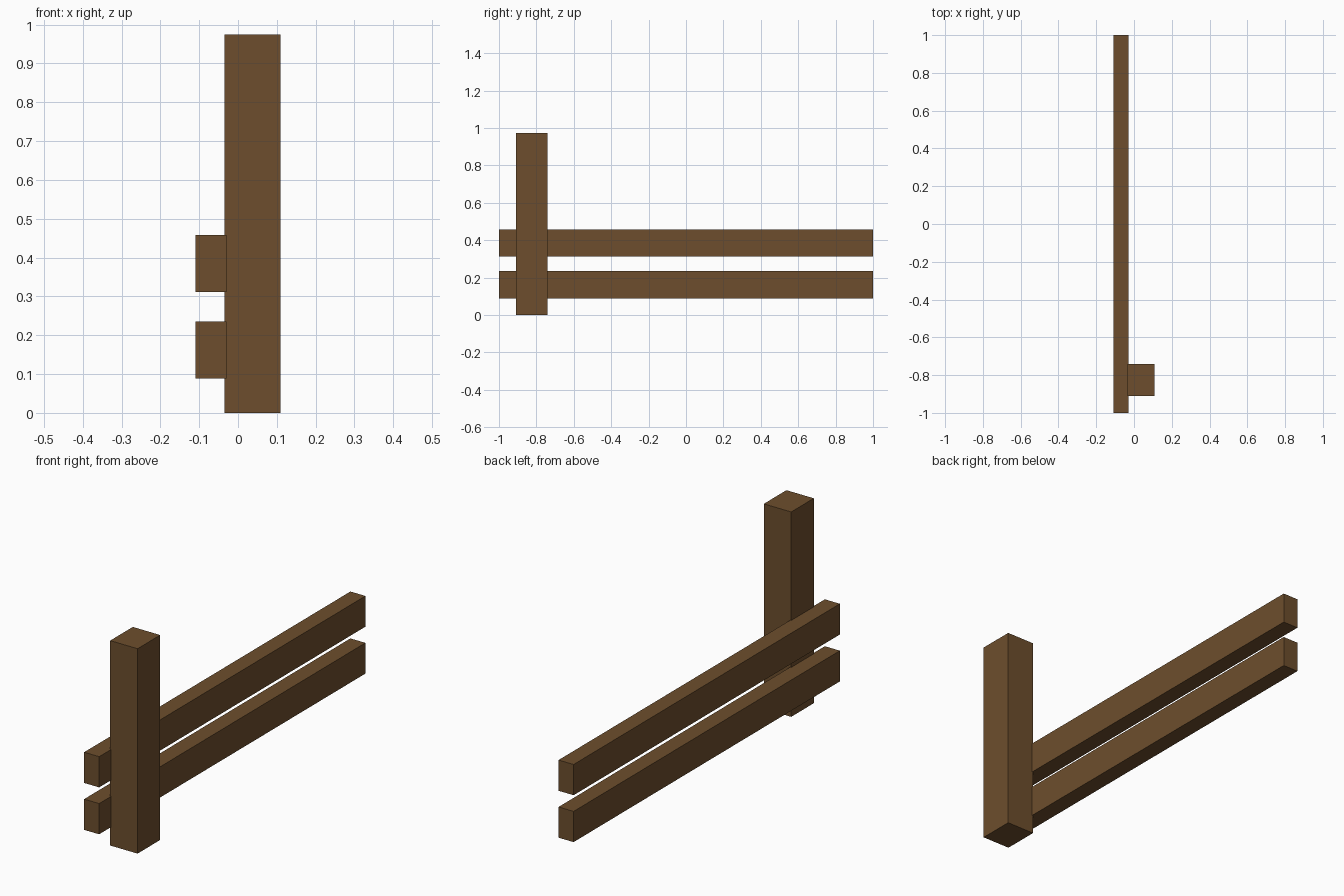
import bpy
import bmesh
from mathutils import Vector

cube = bpy.data.objects.get("Cube")
if cube:
    bpy.data.objects.remove(cube, do_unlink=True)

# Brown wood
BROWN = (0.153, 0.076, 0.026, 1.0)
wood = bpy.data.materials.new("brown_wood")
wood.use_nodes = True
wood.diffuse_color = BROWN
shader = next(n for n in wood.node_tree.nodes if n.type == "BSDF_PRINCIPLED")
shader.inputs["Base Color"].default_value = BROWN
shader.inputs["Roughness"].default_value = 0.9


def beam(name, low, high):
    """Square-cut timber spanning two opposite corners."""
    low, high = Vector(low), Vector(high)
    size, centre = high - low, (low + high) / 2
    bm = bmesh.new()
    bmesh.ops.create_cube(bm, size=1)
    bmesh.ops.scale(bm, vec=size, verts=bm.verts)
    mesh = bpy.data.meshes.new(name)
    bm.to_mesh(mesh)
    bm.free()
    mesh.materials.append(wood)
    obj = bpy.data.objects.new(name, mesh)
    obj.location = centre
    bpy.context.collection.objects.link(obj)
    return obj


# Upright post at the front end
beam("post", (-0.035, -0.91, 0), (0.109, -0.74, 0.974))

# Two long rails, let slightly into the side of the post
RAIL_HEIGHT = 0.146
for name, bottom in (("lower_rail", 0.089), ("upper_rail", 0.312)):
    beam(name, (-0.109, -1, bottom), (-0.03, 1, bottom + RAIL_HEIGHT))
